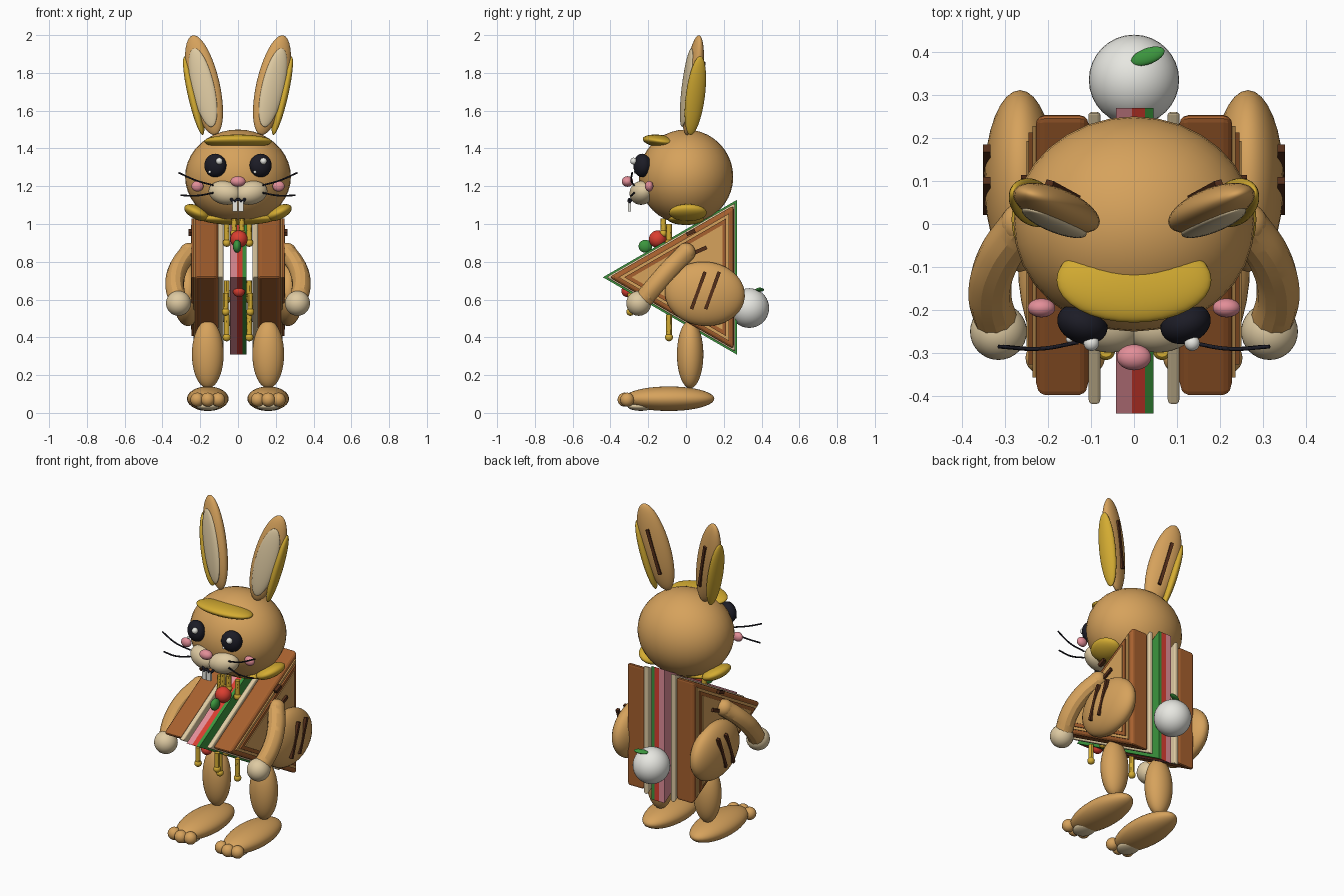
import bpy, math
from mathutils import Matrix, Vector, Euler

if "Cube" in bpy.data.objects:
    bpy.data.objects.remove(bpy.data.objects["Cube"])


def lin(c):
    c /= 255
    return c / 12.92 if c < 0.04045 else ((c + 0.055) / 1.055) ** 2.4


def material(name, r, g, b):
    m = bpy.data.materials.new(name)
    m.diffuse_color = (lin(r), lin(g), lin(b), 1)
    m.use_nodes = True
    m.node_tree.nodes["Principled BSDF"].inputs["Base Color"].default_value = m.diffuse_color
    return m


TAN = material("toast_tan", 214, 162, 92)
CRUST = material("crust_brown", 166, 96, 46)
CREAM = material("cream", 222, 202, 162)
YELLOW = material("cheese_yellow", 212, 172, 50)
PINK = material("ham_pink", 226, 142, 152)
RED = material("tomato_red", 218, 62, 48)
GREEN = material("lettuce_green", 60, 150, 62)
WHITE = material("white", 232, 232, 226)
BLACK = material("eye_black", 28, 28, 38)
CHAR = material("grill_dark_brown", 84, 46, 26)


def finish(name, mat, matrix=None, smooth=True):
    o = bpy.context.object
    o.name = name
    o.data.materials.append(mat)
    if matrix is not None:
        o.matrix_world = matrix
    if smooth:
        bpy.ops.object.shade_smooth_by_angle()
    return o


def place(loc, rot=(0, 0, 0), size=(1, 1, 1), parent=None):
    e = Euler([math.radians(a) for a in rot])
    m = Matrix.LocRotScale(Vector(loc), e, Vector(size))
    return parent @ m if parent else m


def ball(name, loc, radii, mat, rot=(0, 0, 0), parent=None):
    if not isinstance(radii, tuple):
        radii = (radii,) * 3
    bpy.ops.mesh.primitive_uv_sphere_add(segments=32, ring_count=20)
    return finish(name, mat, place(loc, rot, radii, parent))


def box(name, loc, size, mat, rot=(0, 0, 0), parent=None):
    bpy.ops.mesh.primitive_cube_add(size=1)
    return finish(name, mat, place(loc, rot, size, parent), False)


def tube(name, points, radius, mat):
    cu = bpy.data.curves.new(name, 'CURVE')
    cu.dimensions = '3D'
    cu.bevel_depth = radius
    cu.bevel_resolution = 4
    cu.use_fill_caps = True
    sp = cu.splines.new('BEZIER')
    sp.bezier_points.add(len(points) - 1)
    for bp, p in zip(sp.bezier_points, points):
        bp.co = p
        bp.handle_left_type = bp.handle_right_type = 'AUTO'
    o = bpy.data.objects.new(name, cu)
    bpy.context.collection.objects.link(o)
    bpy.ops.object.select_all(action='DESELECT')
    o.select_set(True)
    bpy.context.view_layer.objects.active = o
    bpy.ops.object.convert(target='MESH')
    return finish(name, mat)


def slice_layer(name, x0, x1, radius, mat, bevel=0.0):
    """Triangular slab with its tip forward, stacked along x."""
    x0, x1 = sorted((x0, x1))
    tri = [(0.033 + radius * math.cos(a), 0.718 + radius * math.sin(a))
           for a in (math.pi, -math.pi / 3, math.pi / 3)]
    verts = [(x, y, z) for x in (x0, x1) for y, z in tri]
    faces = [(2, 1, 0), (3, 4, 5)] + [(i, (i + 1) % 3, (i + 1) % 3 + 3, i + 3) for i in range(3)]
    me = bpy.data.meshes.new(name)
    me.from_pydata(verts, [], faces)
    o = bpy.data.objects.new(name, me)
    bpy.context.collection.objects.link(o)
    me.materials.append(mat)
    if bevel:
        b = o.modifiers.new("rounded", 'BEVEL')
        b.width = bevel
        b.segments = 3


# Sandwich body: fillings, then bread on both sides
slice_layer("ham", -0.042, -0.005, 0.473, PINK)
slice_layer("tomato_layer", -0.005, 0.025, 0.473, RED)
slice_layer("lettuce", 0.025, 0.045, 0.473, GREEN)
for s in (-1, 1):
    slice_layer("inner_bread", s * 0.078, s * 0.106, 0.455, CREAM, 0.008)
    slice_layer("bread_crust", s * 0.106, s * 0.228, 0.44, CRUST, 0.02)
    slice_layer("bread_face", s * 0.2, s * 0.236, 0.39, TAN)
    slice_layer("bread_rim", s * 0.2, s * 0.245, 0.36, CRUST)
    slice_layer("bread_center", s * 0.2, s * 0.25, 0.32, TAN)

# Head
ball("head", (0, 0, 1.25), (0.28, 0.25, 0.25), TAN)
ball("cheese_fringe", (0, -0.13, 1.437), (0.18, 0.1, 0.034), YELLOW, (-8, 0, 0))
ball("cheese_collar", (0, 0, 1.03), (0.2, 0.1, 0.035), YELLOW)
ball("nose", (0, -0.31, 1.225), (0.04, 0.03, 0.028), PINK)
tube("mouth", [(-0.038, -0.285, 1.135), (-0.02, -0.3, 1.118), (0, -0.3, 1.13),
               (0.02, -0.3, 1.118), (0.038, -0.285, 1.135)], 0.008, BLACK)

for s in (-1, 1):
    # Face details
    ball("eye", (s * 0.12, -0.232, 1.31), (0.06, 0.045, 0.062), BLACK, (0, 0, s * 20))
    ball("eye_shine", (s * 0.117 + 0.018, -0.277, 1.333), 0.018, WHITE)
    ball("small_eye_shine", (s * 0.12 - 0.03, -0.268, 1.275), 0.008, WHITE)
    ball("muzzle", (s * 0.07, -0.235, 1.165), (0.088, 0.062, 0.062), CREAM, (0, s * -12, s * 15))
    ball("cheek", (s * 0.215, -0.195, 1.2), (0.032, 0.022, 0.028), PINK)
    box("tooth", (s * 0.015, -0.3, 1.095), (0.026, 0.015, 0.055), WHITE)
    tube("upper_whisker", [(s * 0.13, -0.275, 1.205), (s * 0.22, -0.29, 1.23),
                           (s * 0.315, -0.285, 1.272)], 0.0045, BLACK)
    tube("lower_whisker", [(s * 0.13, -0.275, 1.165), (s * 0.22, -0.29, 1.15),
                           (s * 0.305, -0.285, 1.152)], 0.0045, BLACK)
    ball("collar_side", (s * 0.215, 0.01, 1.06), (0.075, 0.1, 0.036), YELLOW, (0, s * -25, 0))

    # Ears with inner panel, cheese edge and grill mark
    ear = Matrix.Translation((s * 0.18, 0.037, 1.735)) @ Matrix.Rotation(math.radians(s * 13), 4, 'Y') \
        @ Matrix.Rotation(math.radians(-7), 4, 'X') @ Matrix.Rotation(math.radians(s * 15), 4, 'Z')
    ball("ear", (0, 0, 0), (0.085, 0.045, 0.272), TAN, parent=ear)
    ball("inner_ear", (0, -0.032, -0.015), (0.062, 0.022, 0.215), CREAM, parent=ear)
    ball("ear_cheese", (s * 0.068, 0, -0.04), (0.028, 0.052, 0.215), YELLOW, parent=ear)
    box("ear_grill_mark", (0, 0.042, -0.01), (0.018, 0.018, 0.28), CHAR, parent=ear)

    # Arms and hands
    tube("arm", [(s * 0.26, 0.0, 0.85), (s * 0.315, -0.08, 0.77),
                 (s * 0.335, -0.16, 0.68), (s * 0.318, -0.235, 0.59)], 0.05, TAN)
    ball("shoulder", (s * 0.26, 0.0, 0.85), 0.05, TAN)
    ball("hand", (s * 0.315, -0.25, 0.58), 0.066, CREAM)

    # Haunches, legs and feet
    ball("haunch", (s * 0.265, 0.1, 0.63), (0.083, 0.212, 0.17), TAN, (-5, 0, 0))
    for y in (0.065, 0.14):
        box("haunch_grill_mark", (s * 0.342, y, 0.648), (0.018, 0.018, 0.21), CHAR, (-20, 0, 0))
    box("bread_grill_mark", (s * 0.253, 0.05, 0.85), (0.02, 0.13, 0.02), CHAR, (24, 0, 0))
    box("top_grill_mark", (s * 0.253, 0.025, 0.955), (0.02, 0.05, 0.02), CHAR, (24, 0, 0))
    ball("leg", (s * 0.16, 0.022, 0.31), (0.084, 0.07, 0.18), TAN)
    ball("foot", (s * 0.16, -0.09, 0.075), (0.11, 0.24, 0.065), TAN)
    ball("foot_pad", (s * 0.16, -0.24, 0.035), (0.06, 0.07, 0.024), CREAM)
    for t in (-0.055, 0, 0.055):
        ball("toe", (s * 0.16 + t, -0.325 + abs(t) * 0.25, 0.07), 0.037, TAN)

    # Melted cheese drips on the underside and near the neck
    for x, y, z, h in ((0.06, -0.09, 0.4, 0.12), (0.065, -0.295, 0.535, 0.1),
                       (0.06, -0.2, 0.6, 0.1), (0.06, -0.09, 0.9, 0.1), (0.02, -0.12, 0.95, 0.08)):
        tube("cheese_drip", [(s * x, y, z), (s * x, y, z + h)], 0.015, YELLOW)
        ball("cheese_drop", (s * x, y, z), 0.021, YELLOW)

# Garnish on the filling
ball("cherry_tomato", (0.005, -0.15, 0.92), 0.046, RED)
ball("olive", (-0.005, -0.215, 0.882), (0.022, 0.036, 0.034), GREEN)
ball("lower_tomato", (0.005, -0.31, 0.645), 0.032, RED)

# Round tail with a leaf
ball("tail", (0, 0.335, 0.555), 0.105, WHITE)
ball("tail_leaf", (0.032, 0.39, 0.652), (0.041, 0.019, 0.01), GREEN, (-10, -5, 20))
